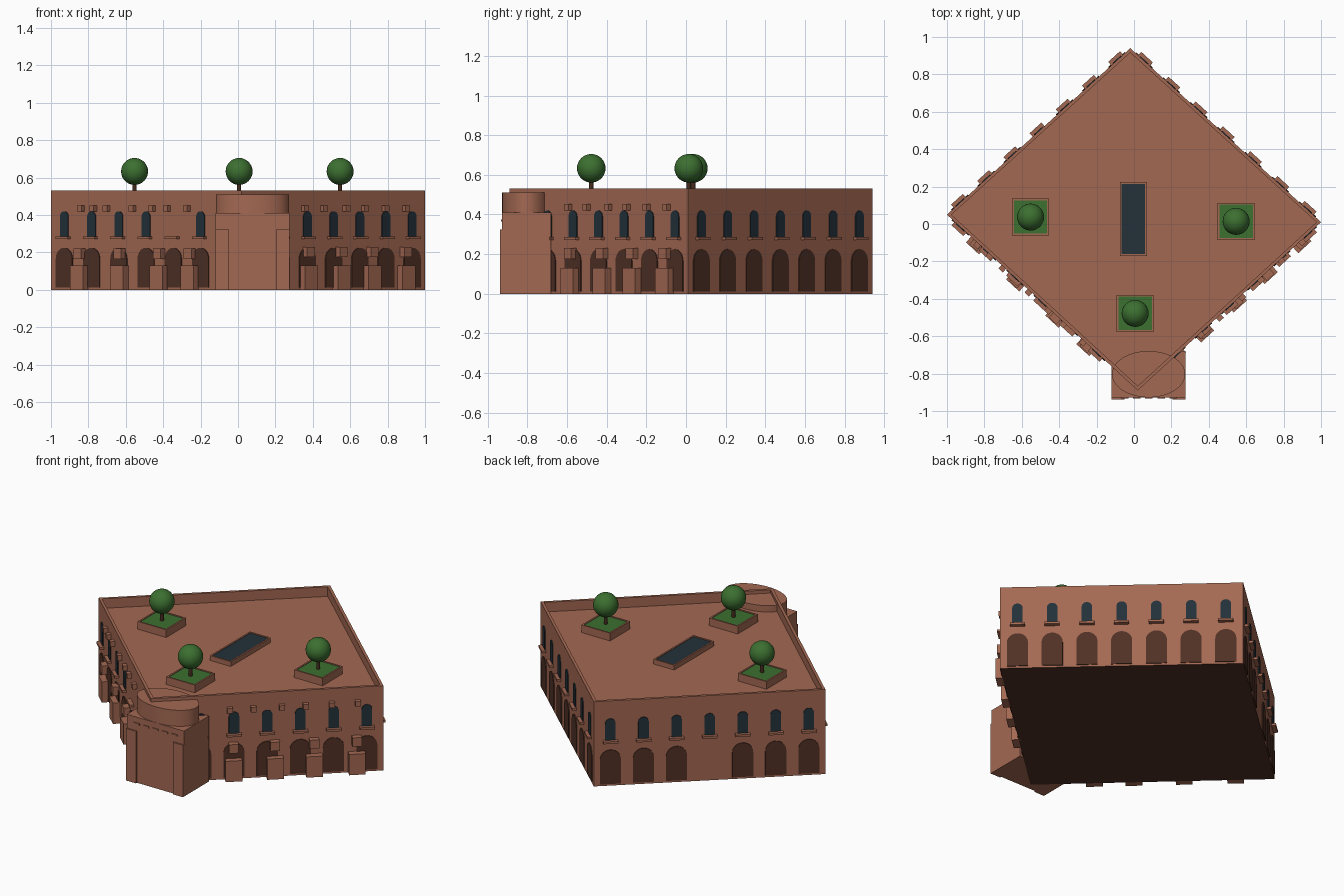
import bpy, bmesh, math
from mathutils import Matrix, Vector

cube = bpy.data.objects.get("Cube")
if cube:
    bpy.data.objects.remove(cube, do_unlink=True)


def material(name, rgb):
    m = bpy.data.materials.new(name)
    m.use_nodes = True
    m.diffuse_color = (*rgb, 1)
    m.node_tree.nodes["Principled BSDF"].inputs["Base Color"].default_value = (*rgb, 1)
    return m


CLAY = material("terracotta", (0.37, 0.14, 0.085))
DARK = material("dark brown", (0.08, 0.03, 0.019))
GLASS = material("dark glass", (0.017, 0.031, 0.042))
LEAF = material("leaf green", (0.045, 0.16, 0.03))
BARK = material("bark brown", (0.06, 0.025, 0.013))


def finish(bm, name, *mats, matrix=None):
    bmesh.ops.recalc_face_normals(bm, faces=bm.faces)
    mesh = bpy.data.meshes.new(name)
    bm.to_mesh(mesh)
    bm.free()
    for m in mats:
        mesh.materials.append(m)
    ob = bpy.data.objects.new(name, mesh)
    bpy.context.scene.collection.objects.link(ob)
    if matrix:
        ob.matrix_world = matrix
    return ob


def prism(points, offset):
    """Closed prism from a planar outline; returns the bmesh and its far face."""
    bm = bmesh.new()
    base = bm.faces.new([bm.verts.new(p) for p in points])
    geom = bmesh.ops.extrude_face_region(bm, geom=[base], use_keep_orig=True)["geom"]
    bmesh.ops.translate(bm, vec=offset, verts=[v for v in geom if isinstance(v, bmesh.types.BMVert)])
    bmesh.ops.recalc_face_normals(bm, faces=bm.faces)
    return bm, next(f for f in geom if isinstance(f, bmesh.types.BMFace))


def box(name, x0, x1, y0, y1, z0, z1, mat, matrix=None):
    bm, _ = prism([(x0, y0, z0), (x1, y0, z0), (x1, y1, z0), (x0, y1, z0)], (0, 0, z1 - z0))
    return finish(bm, name, mat, matrix=matrix)


def sunk_top(bm, face, rim, drop):
    """Leave a rim around a top face and lower the middle."""
    bmesh.ops.inset_individual(bm, faces=[face], thickness=rim)
    inner = bmesh.ops.extrude_discrete_faces(bm, faces=[face])["faces"][0]
    bmesh.ops.translate(bm, vec=(0, 0, -drop), verts=inner.verts)
    return inner


def framed_box(name, cx, cy, w, d, z0, z1, inner_mat):
    x, y = w / 2, d / 2
    bm, top = prism([(cx - x, cy - y, z0), (cx + x, cy - y, z0),
                     (cx + x, cy + y, z0), (cx - x, cy + y, z0)], (0, 0, z1 - z0))
    sunk_top(bm, top, 0.014, 0.004).material_index = 1
    return finish(bm, name, CLAY, inner_mat)


# Main block with a parapet around the sunken roof
WEST, SOUTH, EAST, NORTH = (Vector(p) for p in ((-1, 0.05), (0.02, -0.89), (1, 0.01), (-0.02, 0.94)))
ROOF, TOP = 0.47, 0.53
bm, top = prism([(*p, 0) for p in (WEST, SOUTH, EAST, NORTH)], (0, 0, TOP))
sunk_top(bm, top, 0.024, TOP - ROOF)
for f in bm.faces:
    if f.calc_center_median().z < 0.001:
        f.material_index = 1
finish(bm, "main_block", CLAY, DARK)


class Wall:
    """Local frame: x along the wall, -y outward, z up."""

    def __init__(self, name, a, b):
        self.name, self.a, self.b = name, a, b
        self.d = (b - a).normalized()
        self.n = Vector((self.d.y, -self.d.x))

    def frame(self, t):
        p, d, n = self.a.lerp(self.b, t), self.d, self.n
        return Matrix(((d.x, -n.x, 0, p.x), (d.y, -n.y, 0, p.y), (0, 0, 1, 0), (0, 0, 0, 1)))

    def block(self, part, t, w, z0, z1, depth):
        box(f"{self.name}_{part}", -w / 2, w / 2, -depth, 0.01, z0, z1, CLAY, self.frame(t))

    def arch(self, part, t, w, z0, z1, mat):
        r = w / 2
        pts = [(-r, 0, z0), (r, 0, z0)]
        for i in range(13):
            a = math.pi * i / 12
            pts.append((r * math.cos(a), 0, z1 - r + r * math.sin(a)))
        bm, _ = prism(pts, (0, -0.005, 0))
        finish(bm, f"{self.name}_{part}", mat, matrix=self.frame(t))

    def at_x(self, x, depth):
        """Wall fraction whose projecting block is centred at a given x."""
        return (x - self.n.x * depth / 2 - self.a.x) / (self.b.x - self.a.x)


BAYS = 7
front_right = Wall("front_right", SOUTH, EAST)
front_left = Wall("front_left", WEST, SOUTH)
back_right = Wall("back_right", EAST, NORTH)
back_left = Wall("back_left", NORTH, WEST)

# Arched windows, sills and ground floor arches
for wall, no_window, no_arch in ((front_right, None, None), (front_left, 4, None),
                                 (back_right, None, None), (back_left, None, 3)):
    for i in range(BAYS):
        t = (i + 0.5) / BAYS
        if i != no_window:
            wall.arch("window", t, 0.06, 0.285, 0.42, GLASS)
        wall.block("sill", t, 0.085, 0.272, 0.286, 0.025)
        if i != no_arch:
            wall.arch("ground_arch", t, 0.12, 0.012, 0.225, DARK)

# Porch blocks, small boxes above them and beam ends along the two front walls
DETAILS = (
    (front_left, (-0.85, -0.635, -0.425, -0.26), 0.165,
     (-0.84, -0.775, -0.705, -0.565, -0.46, -0.38, -0.275)),
    (front_right, (0.38, 0.555, 0.72, 0.9), 0.175, (0.36, 0.46, 0.58, 0.68, 0.79, 0.9)),
)
for wall, porches, box_z, beams in DETAILS:
    for x in porches:
        t = wall.at_x(x, 0.04)
        wall.block("porch_block", t, 0.095, 0, 0.13, 0.04)
        wall.block("small_box", t, 0.055, box_z, box_z + 0.055, 0.035)
    for x in beams:
        wall.block("beam_end", wall.at_x(x, 0.025), 0.032, 0.42, 0.452, 0.025)

# Corner entrance tower: block, piers, short slots and oval drum
X0, X1, Y0, Y1 = -0.12, 0.275, -0.928, -0.68
box("tower_block", X0, X1, Y0, Y1, 0, 0.41, CLAY)
box("tower_left_pier", X0, X0 + 0.07, Y0 - 0.01, Y0, 0, 0.325, CLAY)
box("tower_right_pier", X1 - 0.07, X1, Y0 - 0.01, Y0, 0, 0.325, CLAY)
for i in range(5):
    x = X0 + 0.05 + i * 0.065
    box("tower_slot", x, x + 0.04, Y0 - 0.006, Y0, 0.365, 0.375, CLAY)

bm = bmesh.new()
bmesh.ops.create_cone(bm, cap_ends=True, segments=64, radius1=1, radius2=1, depth=1)
bmesh.ops.scale(bm, vec=(0.196, 0.124, 0.11), verts=bm.verts)
bmesh.ops.translate(bm, vec=(0.078, -0.803, 0.455), verts=bm.verts)
smooth_parts = [finish(bm, "tower_drum", CLAY)]

# Roof skylight
framed_box("skylight", -0.003, 0.027, 0.145, 0.395, ROOF, ROOF + 0.03, GLASS)

# Roof planters, each with a round tree
for x, y in ((-0.553, 0.037), (0.006, -0.478), (0.546, 0.014)):
    framed_box("planter", x, y, 0.198, 0.198, ROOF, 0.518, LEAF)
    bm = bmesh.new()
    bmesh.ops.create_cone(bm, cap_ends=True, segments=16, radius1=0.011, radius2=0.011, depth=0.1,
                          matrix=Matrix.Translation((x, y, 0.56)))
    smooth_parts.append(finish(bm, "tree_trunk", BARK))
    bm = bmesh.new()
    bmesh.ops.create_uvsphere(bm, u_segments=32, v_segments=16, radius=0.072,
                              matrix=Matrix.Translation((x, y, 0.633)))
    smooth_parts.append(finish(bm, "tree_crown", LEAF))

# Smooth shading on the round parts
bpy.ops.object.select_all(action="DESELECT")
for ob in smooth_parts:
    ob.select_set(True)
bpy.context.view_layer.objects.active = smooth_parts[0]
bpy.ops.object.shade_smooth_by_angle()
